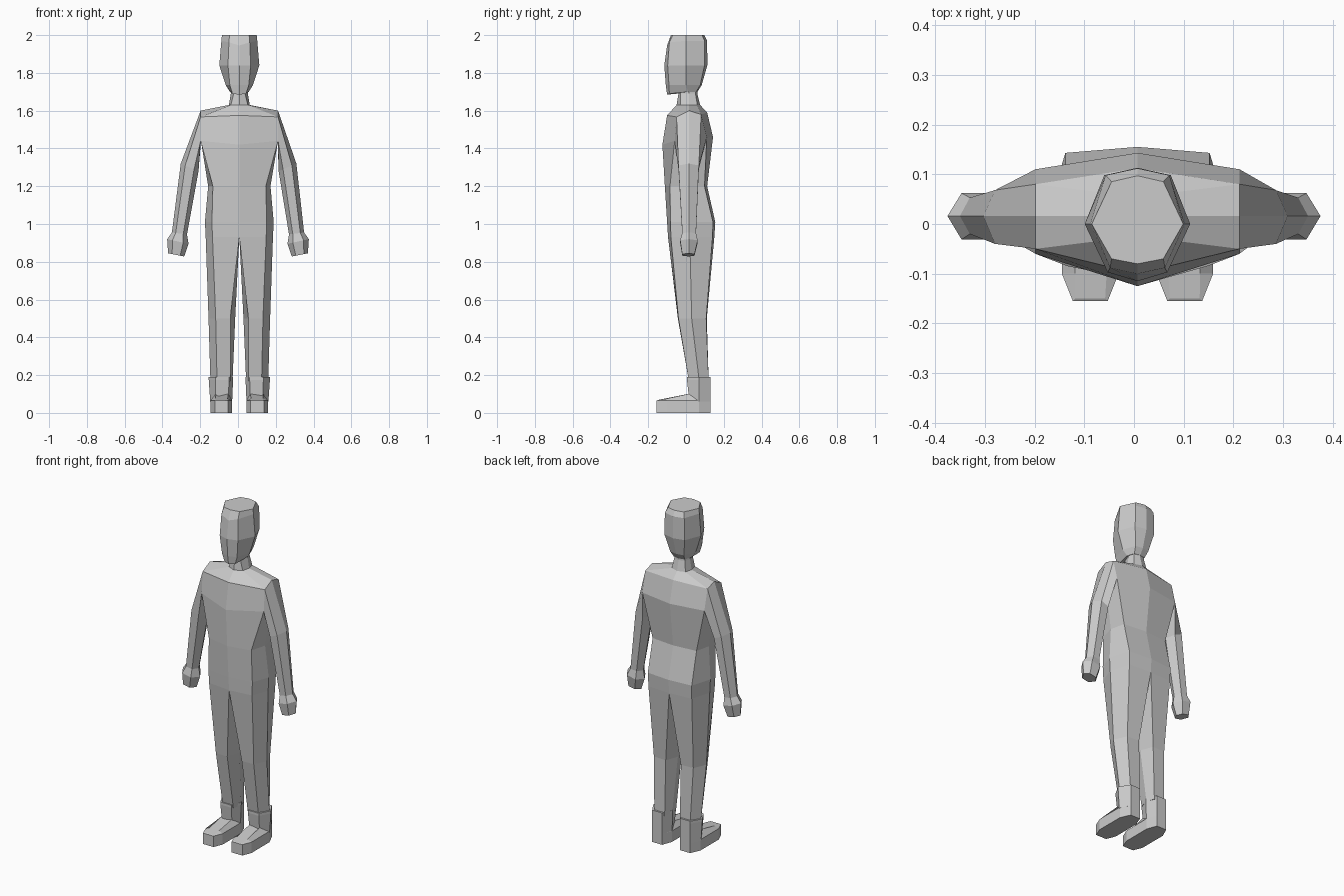
import bpy, bmesh

CX = 0.007  # the body axis sits slightly off x = 0


def loft(name, rings):
    """Skin closed rings of equal point count and cap both ends."""
    bm = bmesh.new()
    vs = [[bm.verts.new(p) for p in r] for r in rings]
    n = len(rings[0])
    for a, b in zip(vs, vs[1:]):
        for i in range(n):
            j = (i + 1) % n
            bm.faces.new((a[i], a[j], b[j], b[i]))
    bm.faces.new(vs[0])
    bm.faces.new(vs[-1][::-1])
    bmesh.ops.recalc_face_normals(bm, faces=bm.faces)
    me = bpy.data.meshes.new(name)
    bm.to_mesh(me)
    bm.free()
    ob = bpy.data.objects.new(name, me)
    bpy.context.collection.objects.link(ob)
    return ob


def whole(half):
    """Mirror a front-to-back half outline into a full ring."""
    return ([(CX + x, y, z) for x, y, z in half]
            + [(CX - x, y, z) for x, y, z in half[-2:0:-1]])


def flat(z, *pts):
    return [(x, y, z) for x, y in pts]


# Torso: front centre, front corner, side, back corner, back centre
loft("torso", [whole(h) for h in (
    flat(1.63, (0, -.05), (.045, -.03), (.055, .016), (.045, .06), (0, .075)),
    [(0, -.10, 1.575), (.205, -.05, 1.567), (.205, .016, 1.60), (.205, .08, 1.58), (0, .112, 1.59)],
    [(0, -.125, 1.42), (.205, -.06, 1.44), (.203, .016, 1.44), (.205, .11, 1.46), (0, .143, 1.46)],
    flat(1.2, (0, -.112), (.14, -.085), (.165, .01), (.145, .098), (0, .112)),
    flat(1.01, (0, -.10), (.145, -.082), (.182, .02), (.145, .143), (0, .155)),
    flat(.93, (0, -.095), (.142, -.08), (.178, .02), (.143, .14), (0, .15)),
)])

# Neck
loft("neck", [whole(h) for h in (
    flat(1.74, (0, -.04), (.03, -.03), (.043, .016), (.03, .05), (0, .06)),
    flat(1.69, (0, -.04), (.03, -.03), (.045, .016), (.035, .05), (0, .06)),
    flat(1.63, (0, -.05), (.045, -.03), (.055, .016), (.045, .06), (0, .075)),
)])

# Head
loft("head", [whole(h) for h in (
    flat(2.0, (0, -.08), (.052, -.07), (.092, 0), (.052, .085), (0, .097)),
    [(0, -.10, 1.945), (.055, -.088, 1.962), (.095, 0, 1.97), (.064, .098, 1.97), (0, .112, 1.97)],
    flat(1.84, (0, -.115), (.06, -.097), (.106, 0), (.067, .098), (0, .113)),
    flat(1.735, (0, -.107), (.05, -.09), (.072, 0), (.045, .075), (0, .083)),
    [(0, -.10, 1.685), (.036, -.088, 1.69), (.05, .01, 1.70), (.036, .054, 1.70), (0, .061, 1.70)],
)])


def arm_ring(outer, inner, yf, yb):
    """Six-sided ring between an outer and inner (x, z) point."""
    def at(t):
        return [a + (b - a) * t for a, b in zip(outer, inner)]
    m = .016
    return [(at(t)[0], y, at(t)[1]) for t, y in
            ((0, m), (.25, yf), (.75, yf), (1, m), (.75, yb), (.25, yb))]


shoulder = [(.205, .016, 1.60), (.205, -.05, 1.567), (.205, -.06, 1.44),
            (.203, .016, 1.44), (.205, .11, 1.46), (.205, .08, 1.58)]
wrist = arm_ring((.35, .955), (.27, .945), -.02, .053)
elbow = arm_ring((.306, 1.32), (.212, 1.28), -.04, .068)
palm = arm_ring((.375, .92), (.262, .895), -.031, .062)
knuckles = arm_ring((.37, .845), (.285, .828), -.02, .045)

# Legs: front inner, front outer, side, back outer, back inner, inside
leg = [
    flat(.93, (0, -.095), (.142, -.08), (.178, .02), (.143, .14), (0, .15), (0, .03)),
    flat(.5, (.048, -.043), (.125, -.04), (.163, .03), (.13, .107), (.05, .11), (.022, .035)),
    flat(.17, (.048, .015), (.118, .015), (.153, .07), (.118, .12), (.05, .12), (.036, .07)),
]

# Boot shaft with its cuff, and the foot outline starting at the toe
boot = [(.055, .005), (.127, .005), (.162, .068), (.125, .13), (.06, .13), (.033, .068)]
ankle = [(.058, .018), (.124, .018), (.154, .068), (.125, .13), (.06, .13), (.038, .068)]
sole = [(.06, -.155), (.13, -.155), (.152, -.1), (.152, .07),
        (.125, .13), (.06, .13), (.038, .07), (.038, -.1)]
instep = [(.065, -.15, .068), (.125, -.15, .068), (.126, -.1, .076), (.125, .02, .102),
          (.12, .1, .102), (.065, .1, .102), (.058, .02, .102), (.062, -.1, .076)]

for side, label in ((1, "right_side"), (-1, "left_side")):
    def put(ring, c=CX):
        return [(c + side * x, y, z) for x, y, z in ring]
    loft("arm_" + label, [put(shoulder), put(elbow, .003), put(wrist, 0)])
    loft("hand_" + label, [put(r, 0) for r in (wrist, palm, knuckles)])
    loft("leg_" + label, [put(r) for r in leg])
    loft("boot_shaft_" + label, [put(flat(.19, *boot)), put(flat(.175, *boot)),
                                 put(flat(.06, *ankle))])
    loft("foot_" + label, [put(flat(0, *sole)), put(flat(.065, *sole)), put(instep)])
